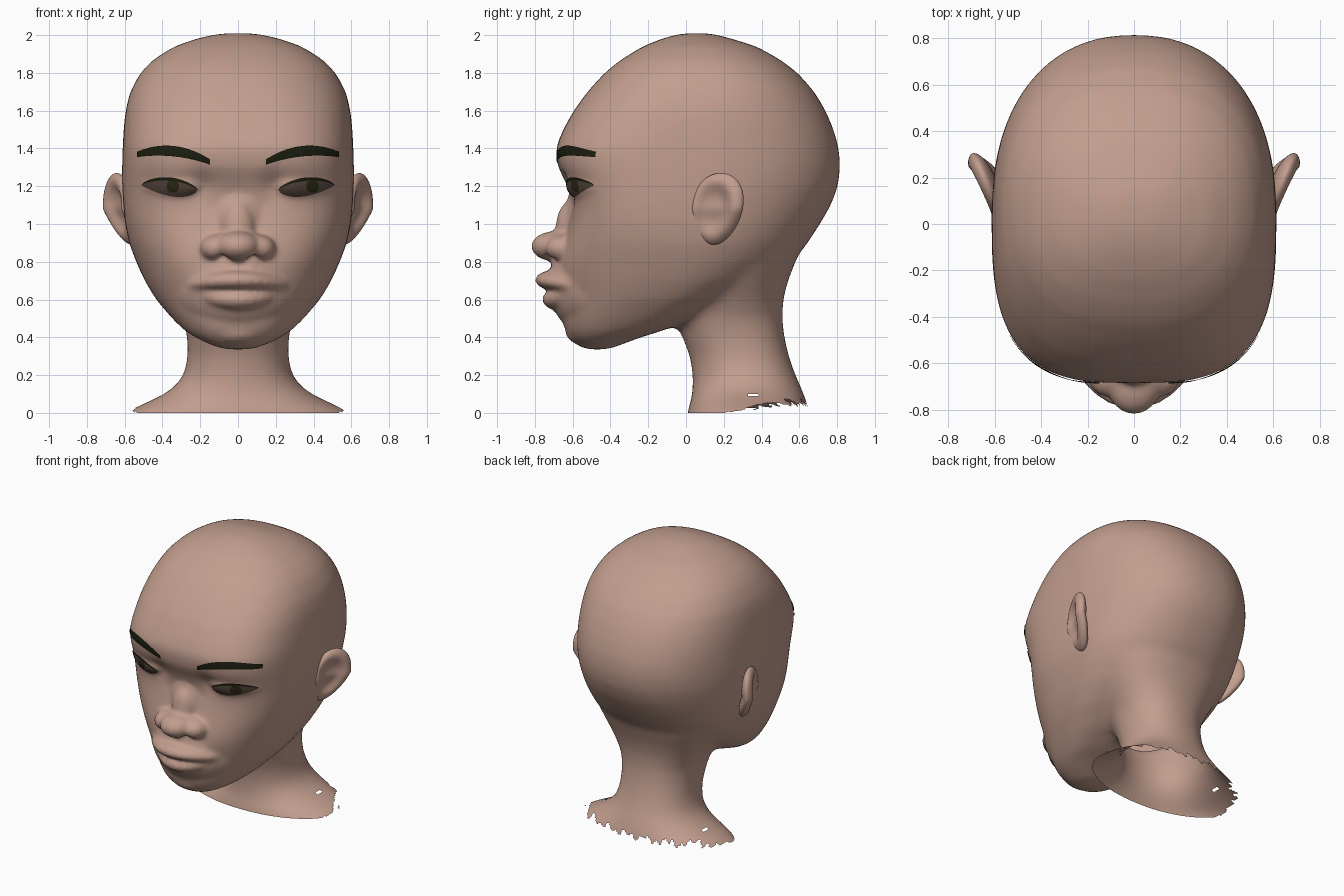
import bpy, bmesh, math
from mathutils import Matrix, Vector
from mathutils.bvhtree import BVHTree

if "Cube" in bpy.data.objects:
    bpy.data.objects.remove(bpy.data.objects["Cube"])


def material(name, rgb):
    m = bpy.data.materials.new(name)
    m.diffuse_color = (*rgb, 1)
    m.use_nodes = True
    m.node_tree.nodes["Principled BSDF"].inputs["Base Color"].default_value = m.diffuse_color
    return m


SKIN = material("skin", (0.54, 0.34, 0.27))
BROW = material("brow_hair", (0.012, 0.013, 0.005))
EYE = material("eye_brown", (0.085, 0.053, 0.042))
IRIS = material("iris_olive", (0.022, 0.019, 0.006))


def finish(bm, name, mat=SKIN):
    me = bpy.data.meshes.new(name)
    for f in bm.faces:
        f.smooth = True
    bm.to_mesh(me)
    me.materials.append(mat)
    ob = bpy.data.objects.new(name, me)
    bpy.context.collection.objects.link(ob)
    return ob


def loft(bm, sections, power, count=64):
    """Rings of (z, front y, back y, widest y, half width), capped at both ends."""
    rings = []
    for z, front, back, mid, half in sections:
        ring = []
        for i in range(count):
            t = 2 * math.pi * i / count
            s, c = math.sin(t), math.cos(t)
            n = power(z) if c > 0 else 2.25
            x = math.copysign(abs(s) ** (2 / n), s) * half
            reach = abs(c) ** (2 / n)
            y = mid + (front - mid if c > 0 else back - mid) * reach
            ring.append(bm.verts.new((x, y, z)))
        rings.append(ring)
    for a, b in zip(rings, rings[1:]):
        for i in range(count):
            j = (i + 1) % count
            bm.faces.new((a[i], a[j], b[j], b[i]))
    bm.faces.new(rings[0][::-1])
    bm.faces.new(rings[-1])


def ball(bm, centre, radii, bend_y=0, bend_z=0, tilt=0):
    mat = Matrix.Translation(centre) @ Matrix.Diagonal((*radii, 1))
    verts = bmesh.ops.create_uvsphere(bm, u_segments=32, v_segments=20, radius=1, matrix=mat)["verts"]
    for v in verts:
        v.co.y += bend_y * v.co.x ** 2 + tilt * (abs(v.co.x) - abs(centre[0]))
        v.co.z += bend_z * v.co.x ** 2


def fuse(bm, voxel, rounds):
    """Merge overlapping volumes into one smooth skin, returned as a bmesh."""
    bmesh.ops.recalc_face_normals(bm, faces=bm.faces[:])
    ob = finish(bm, "fused_volume")
    bm.free()
    rem = ob.modifiers.new("remesh", 'REMESH')
    rem.mode = 'VOXEL'
    rem.voxel_size = voxel
    smo = ob.modifiers.new("smooth", 'SMOOTH')
    smo.factor = 0.5
    smo.iterations = rounds
    bpy.context.view_layer.update()
    dg = bpy.context.evaluated_depsgraph_get()
    me = bpy.data.meshes.new_from_object(ob.evaluated_get(dg))
    out = bmesh.new()
    out.from_mesh(me)
    bpy.data.objects.remove(ob)
    bpy.data.meshes.remove(me)
    return out


def face_power(z):
    # squarer across the eyes and forehead, rounder at jaw and crown
    rise = min(max((z - 0.75) / 0.35, 0), 1)
    fall = min(max((z - 1.4) / 0.35, 0), 1)
    return 2.3 + 0.85 * rise - 0.75 * fall


# Skull and jaw
bm = bmesh.new()
loft(bm, [
    (.335, -.54, -.41, -.47, .08), (.365, -.59, -.33, -.45, .16),
    (.40, -.62, -.24, -.40, .23), (.43, -.64, -.14, -.32, .28),
    (.50, -.66, .05, -.22, .35), (.60, -.66, .25, -.12, .435),
    (.70, -.68, .44, -.06, .495), (.80, -.68, .565, -.02, .54),
    (.90, -.65, .645, 0, .577), (1.0, -.62, .71, 0, .598),
    (1.1, -.60, .768, 0, .608), (1.2, -.625, .805, .02, .614),
    (1.3, -.678, .818, .04, .614), (1.4, -.692, .81, .05, .611),
    (1.5, -.65, .782, .06, .606), (1.6, -.595, .74, .06, .596),
    (1.7, -.522, .68, .07, .572), (1.8, -.432, .592, .07, .518),
    (1.87, -.345, .50, .07, .45), (1.94, -.23, .375, .065, .34),
    (1.985, -.12, .23, .06, .21), (2.01, -.02, .13, .06, .09)], face_power)

# Neck flaring into the shoulders
loft(bm, [
    (-.12, 0, .68, .36, .72), (0, .005, .655, .36, .60), (.04, .018, .645, .36, .52),
    (.08, .03, .63, .36, .43), (.13, .035, .612, .34, .345), (.20, .035, .58, .31, .287),
    (.30, .02, .545, .28, .267), (.40, -.02, .522, .25, .27), (.50, -.05, .51, .22, .29),
    (.60, 0, .515, .22, .34), (.70, .03, .54, .22, .40), (.80, .05, .58, .22, .455),
    (1.0, .1, .62, .25, .50)], lambda z: 2.1)
bm = fuse(bm, 0.025, 14)

# Nose: broad bridge, tip and filler between the wings
ball(bm, (0, -.56, 1.0), (.15, .085, .22))
ball(bm, (0, -.615, .97), (.09, .075, .15))
ball(bm, (0, -.695, .882), (.115, .125, .08))
ball(bm, (0, -.655, .885), (.17, .10, .078))
# Muzzle, lips and chin
ball(bm, (0, -.56, .68), (.36, .168, .24), .9)
ball(bm, (0, -.70, .703), (.29, .10, .052), 1.7, -.35)
ball(bm, (0, -.68, .600), (.235, .082, .055), 1.8, .5)
ball(bm, (0, -.55, .44), (.17, .09, .08), .8)
for side in (-1, 1):
    # Nostril wings and eyelids
    ball(bm, (side * .115, -.645, .872), (.085, .10, .07))
    ball(bm, (side * .36, -.527, 1.205), (.165, .078, .075), tilt=.5)
bm = fuse(bm, 0.014, 8)

# Nostril hollows and inner eye sockets
for v in bm.verts:
    if v.co.y < -.4:
        ax = abs(v.co.x)
        d2 = (ax - .075) ** 2 + (v.co.y + .70) ** 2 + (v.co.z - .805) ** 2
        v.co.z += .025 * math.exp(-d2 / .0012)
        v.co.y += .022 * math.exp(-((ax - .19) / .07) ** 2 - ((v.co.z - 1.2) / .08) ** 2)

# Open base with a torn edge around the shoulders and back
bmesh.ops.bisect_plane(bm, geom=bm.verts[:] + bm.edges[:] + bm.faces[:],
                       plane_co=(0, 0, 0), plane_no=(0, 0, 1), clear_inner=True)


def torn(c):
    back = min(max((c.y - .2) / .3, 0), 1)
    wave = .5 + .25 * math.sin(c.x * 41) + .25 * math.sin(c.x * 97 + c.y * 53)
    hole = abs(abs(c.x) - .40) < .014 and abs(c.y - .36) < .025
    return c.z < back * (.03 + .05 * wave) or hole


gone = [f for f in bm.faces if f.calc_center_median().z < .1 and torn(f.calc_center_median())]
bmesh.ops.delete(bm, geom=gone, context='FACES')
tree = BVHTree.FromBMesh(bm)
finish(bm, "head")
bm.free()


def plate(name, x0, x1, low, high, mat, lift, nx=32, nz=6):
    """Thin patch between two curves, laid on the face from the front."""
    pb = bmesh.new()
    grid = []
    for i in range(nx + 1):
        x = x0 + (x1 - x0) * i / nx
        a, b = low(x), max(high(x), low(x) + .0005)
        col = []
        for j in range(nz + 1):
            z = a + (b - a) * j / nz
            hit = tree.ray_cast(Vector((x, -2, z)), Vector((0, 1, 0)))[0]
            y = hit.y if hit else -.55
            col.append(pb.verts.new((x, y - lift, z)))
        grid.append(col)
    for p, q in zip(grid, grid[1:]):
        for j in range(nz):
            pb.faces.new((p[j], q[j], q[j + 1], p[j + 1]))
    finish(pb, name, mat)
    pb.free()


for side, label in ((-1, "right"), (1, "left")):
    def arch(x):
        u = min(max((abs(x) - .215) / .295, 0), 1)
        return u, 1.18 + .025 * u

    def eye_low(x):
        u, line = arch(x)
        return line - .046 * math.sin(math.pi * u ** .75) ** .8

    def eye_high(x):
        u, line = arch(x)
        return line + .036 * math.sin(math.pi * u) ** .65

    def lash_high(x):
        u, line = arch(x)
        return line + .004 + .05 * math.sin(math.pi * u) ** .65

    lo, hi = sorted((side * .215, side * .51))
    plate(label + "_eye", lo, hi, eye_low, eye_high, EYE, .005)
    plate(label + "_lash", lo, hi, eye_high, lash_high, BROW, .007, nz=3)

    # Iris, clipped by the lids
    cx = .395 if side > 0 else -.345

    def half(x):
        return math.sqrt(max(.034 ** 2 - (x - cx) ** 2, 0))
    plate(label + "_iris", cx - .034, cx + .034,
          lambda x: max(1.2 - half(x), eye_low(x)),
          lambda x: min(1.2 + half(x), eye_high(x)), IRIS, .008, 16)

    # Eyebrow
    lo, hi = sorted((side * .148, side * .535))
    plate(label + "_eyebrow", lo, hi,
          lambda x: 1.362 - .65 * (abs(x) - .42) ** 2,
          lambda x: 1.415 - 1.35 * (abs(x) - .38) ** 2, BROW, .008)

    # Ear: thick tilted disc with a rounded rim and a hollow bowl
    eb = bmesh.new()
    bmesh.ops.create_uvsphere(eb, u_segments=40, v_segments=28, radius=1)
    turn = Matrix.Rotation(math.radians(-22), 3, 'Z')
    for v in eb.verts:
        ux, uy, t = v.co
        r2 = (uy + .1) ** 2 + t * t
        x = .055 * ux
        if ux > 0:
            x -= .06 * math.exp(-(r2 / .4) ** 2)
        p = turn @ Vector((x, .145 * uy * (1 + .12 * t), .19 * t))
        p += Vector((.642 - .08 * max(0, -t), .165 + .02 * t, 1.08))
        v.co = (side * p.x, p.y, p.z)
    bmesh.ops.recalc_face_normals(eb, faces=eb.faces[:])
    finish(eb, label + "_ear")
    eb.free()
